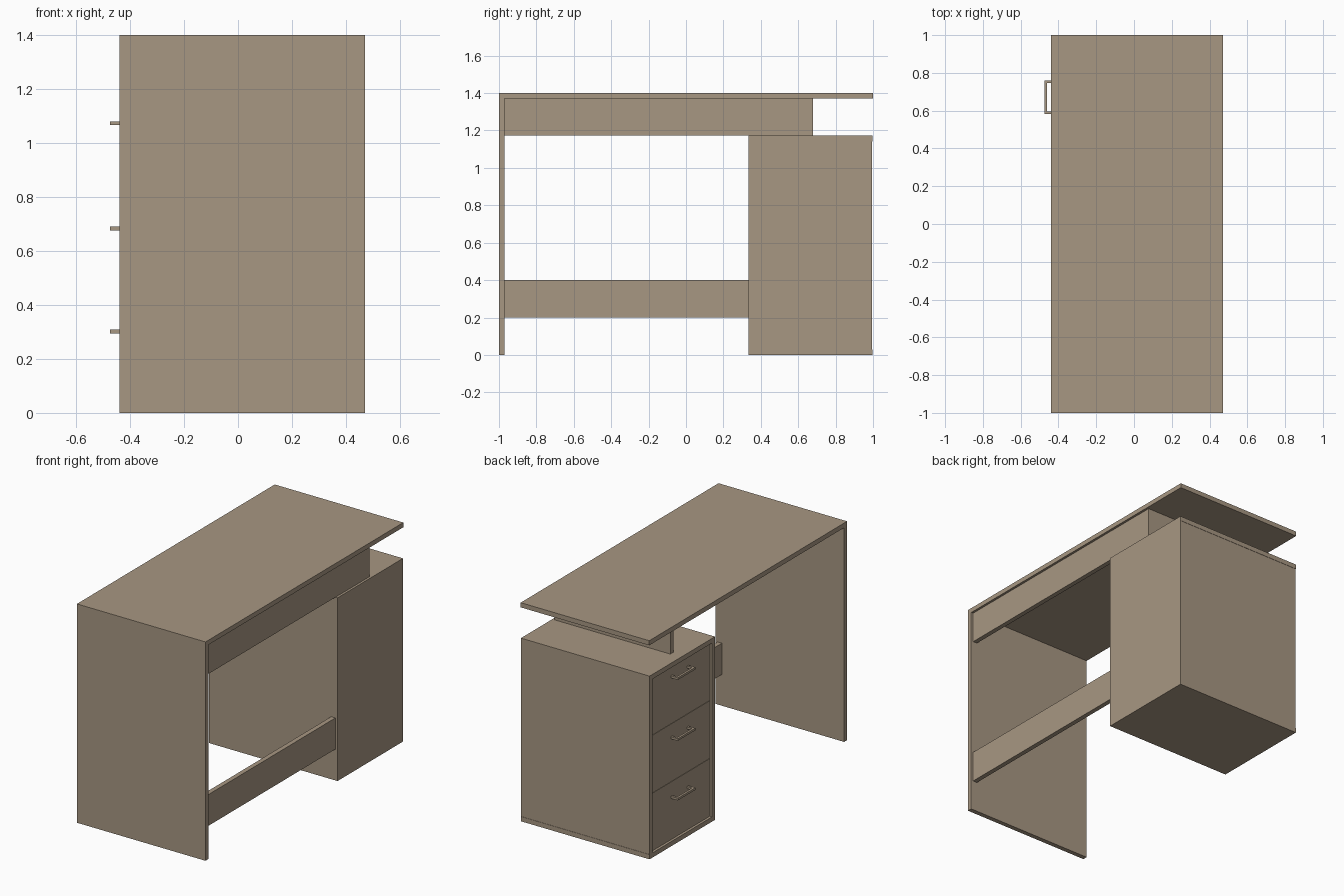
import bpy

if "Cube" in bpy.data.objects:
    bpy.data.objects.remove(bpy.data.objects["Cube"])

wood = bpy.data.materials.new("light brown wood")
wood.diffuse_color = (0.39, 0.31, 0.225, 1.0)
wood.use_nodes = True
wood.node_tree.nodes["Principled BSDF"].inputs["Base Color"].default_value = wood.diffuse_color


def board(name, x, y, z):
    """Box spanning the given (min, max) ranges."""
    bpy.ops.mesh.primitive_cube_add(size=1, location=[(a + b) / 2 for a, b in (x, y, z)])
    ob = bpy.context.object
    ob.name = name
    ob.scale = [b - a for a, b in (x, y, z)]
    bpy.ops.object.transform_apply(location=False, rotation=False, scale=True)
    ob.data.materials.append(wood)
    return ob


X0, X1 = -0.44, 0.47      # depth of the desk
T = 0.03                  # board thickness
TOP = 1.4                 # desk height
Y0, Y1 = 0.335, 0.997     # cabinet width
CH = 1.172                # cabinet height
FULL = (X0, X1)

# Desk top, end leg panel and rails
board("desk_top", FULL, (-1, 1), (TOP - T, TOP))
board("leg_panel", FULL, (-1, -1 + T), (0, TOP - T))
board("upper_rail", (0.425, 0.455), (-1 + T, 0.65), (CH, TOP - T))
board("lower_rail", (0.425, 0.455), (-1 + T, Y0), (0.2, 0.4))
board("top_support", (-0.365, 0.455), (0.65, 0.68), (CH, TOP - T))

# Cabinet shell
board("cabinet_base", FULL, (Y0, Y1), (0, T))
board("cabinet_top", FULL, (Y0, Y1), (CH - T, CH))
board("cabinet_inner_side", FULL, (Y0, Y0 + T), (T, CH - T))
board("cabinet_outer_side", FULL, (Y1 - T, Y1 - 0.002), (T, CH - T))
board("cabinet_back", (X1 - T, X1), (Y0 + T, Y1 - T), (T, CH - T))

# Three drawer fronts with bar handles
FRONT = X0 + 0.015
pitch = (CH - 2 * T) / 3
for i, hz in enumerate((0.302, 0.683, 1.073)):
    z = T + i * pitch
    board(f"drawer_front_{i + 1}", (FRONT, FRONT + T), (Y0 + T, Y1 - T),
          (z + 0.001, z + pitch - 0.001))
    hr = (hz - 0.007, hz + 0.007)
    board(f"handle_bar_{i + 1}", (-0.474, -0.46), (0.582, 0.76), hr)
    for j, y in enumerate((0.582, 0.746)):
        board(f"handle_post_{i + 1}_{j + 1}", (-0.46, FRONT), (y, y + 0.014), hr)
